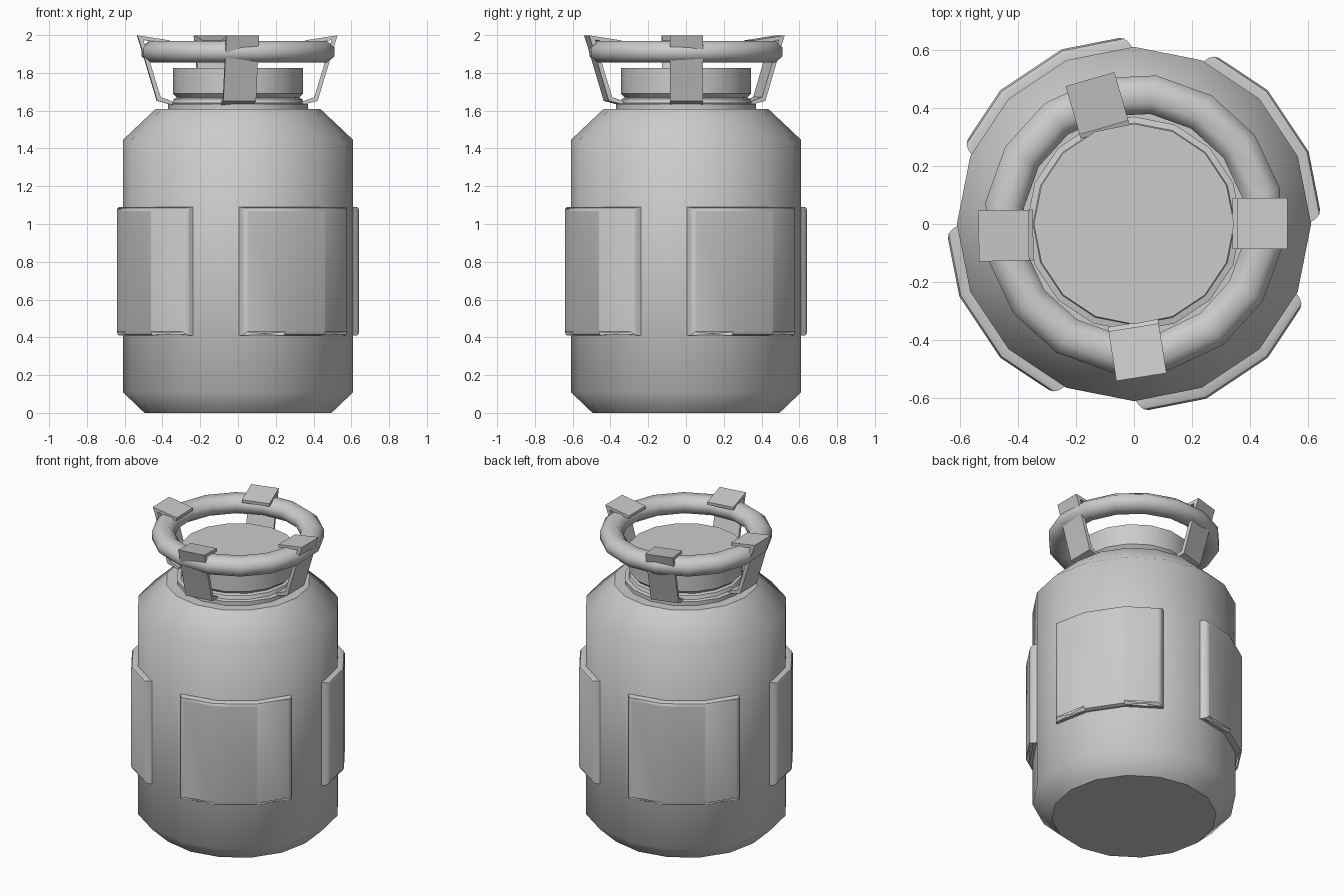
import bpy, bmesh
from math import sin, cos, pi, radians
from mathutils import Vector, Matrix

if "Cube" in bpy.data.objects:
    bpy.data.objects.remove(bpy.data.objects["Cube"])

N = 16


def finish(bm, name, limit=50):
    """Smooth shading with edges above the limit (and round caps) kept sharp."""
    bmesh.ops.recalc_face_normals(bm, faces=bm.faces)
    for f in bm.faces:
        f.smooth = len(f.verts) <= 4
    for e in bm.edges:
        cap = any(len(f.verts) > 8 for f in e.link_faces)
        e.smooth = not cap and e.calc_face_angle(0) < radians(limit)
    me = bpy.data.meshes.new(name)
    bm.to_mesh(me)
    bm.free()
    ob = bpy.data.objects.new(name, me)
    bpy.context.collection.objects.link(ob)
    return ob


def lathe(name, profile, limit=50, turn=0.0, closed=False):
    bm = bmesh.new()
    rings = []
    for r, z in profile:
        rings.append([bm.verts.new((r * cos(turn + 2 * pi * i / N),
                                    r * sin(turn + 2 * pi * i / N), z)) for i in range(N)])
    pairs = list(zip(rings, rings[1:]))
    if closed:
        pairs.append((rings[-1], rings[0]))
    for a, b in pairs:
        for i in range(N):
            j = (i + 1) % N
            bm.faces.new((a[i], a[j], b[j], b[i]))
    if not closed:
        bm.faces.new(rings[0][::-1])
        bm.faces.new(rings[-1])
    return finish(bm, name, limit)


def extrude(name_or_bm, outline, axis):
    """Closed outline swept along an axis vector; returns bottom and top vertices."""
    bm = name_or_bm
    a = [bm.verts.new(p) for p in outline]
    b = [bm.verts.new(Vector(p) + Vector(axis)) for p in outline]
    n = len(a)
    for i in range(n):
        j = (i + 1) % n
        bm.faces.new((a[i], a[j], b[j], b[i]))
    return a, b


# Tank body, neck and cap
lathe("tank_body", [(0.495, 0), (0.61, 0.11), (0.61, 1.445), (0.435, 1.61)])
lathe("neck_collar", [(0.37, 1.60), (0.37, 1.635), (0.348, 1.64),
                      (0.34, 1.662), (0.31, 1.675), (0.31, 1.70)], 30)
lathe("cap", [(0.325, 1.67), (0.345, 1.69), (0.345, 1.825)], 30)

# Grip ring on top
lathe("grip_ring", [(0.45 + 0.067 * cos(pi * (k + .5) / 4) / cos(pi / 8),
                     1.911 + 0.057 * sin(pi * (k + .5) / 4) / cos(pi / 8))
                    for k in range(8)], 60, radians(14), True)


# Raised side panels wrapped around three body facets each
def panel(name, turn):
    z0, z1 = 0.41, 1.09
    inner = [(0.6, a) for a in (0, 22.5, 45, 67.5)]
    outer = [(0.645, 64.7), (0.651, 45), (0.651, 22.5), (0.645, 2.8)]
    pts = [(r * cos(radians(a)), r * sin(radians(a)), z0) for r, a in inner + outer]
    bm = bmesh.new()
    a, b = extrude(bm, pts, (0, 0, z1 - z0))
    for row in (a, b):
        for i in range(3):
            bm.faces.new((row[i], row[i + 1], row[6 - i], row[7 - i]))
    out = set(a[4:] + b[4:])
    ends = {a[4], b[4]}, {a[7], b[7]}
    rim = []
    for e in bm.edges:
        vs = set(e.verts)
        if vs <= out and (vs <= set(a) or vs <= set(b) or vs in ends):
            rim.append(e)
    bmesh.ops.bevel(bm, geom=rim, offset=0.02, segments=2, profile=0.5, affect='EDGES')
    bm.transform(Matrix.Rotation(radians(turn), 4, 'Z'))
    finish(bm, name, 40)


for i in range(4):
    panel(f"side_panel_{i + 1}", 90 * i)


# Bent straps holding the ring to the neck
STRAP = [(-0.085, 1.972), (0.088, 1.999), (0.073, 1.955), (-0.018, 1.652), (-0.10, 1.63),
         (-0.10, 1.648), (-0.036, 1.672), (0.05, 1.955), (0.055, 1.974), (-0.083, 1.952)]


def strap(name, x, y, angle):
    w = 0.175
    bm = bmesh.new()
    a, b = extrude(bm, [(r, -w / 2, z) for r, z in STRAP], (0, w, 0))
    for row in (a, b):
        for i in range(4):
            bm.faces.new((row[i], row[i + 1], row[8 - i], row[9 - i]))
    bm.transform(Matrix.Translation((x, y, 0)) @ Matrix.Rotation(radians(angle), 4, 'Z'))
    finish(bm, name, 30)


strap("strap_right", 0.44, 0.002, 0)
strap("strap_back", -0.127, 0.414, 106)
strap("strap_left", -0.447, -0.04, 181)
strap("strap_front", 0.012, -0.44, -81)
